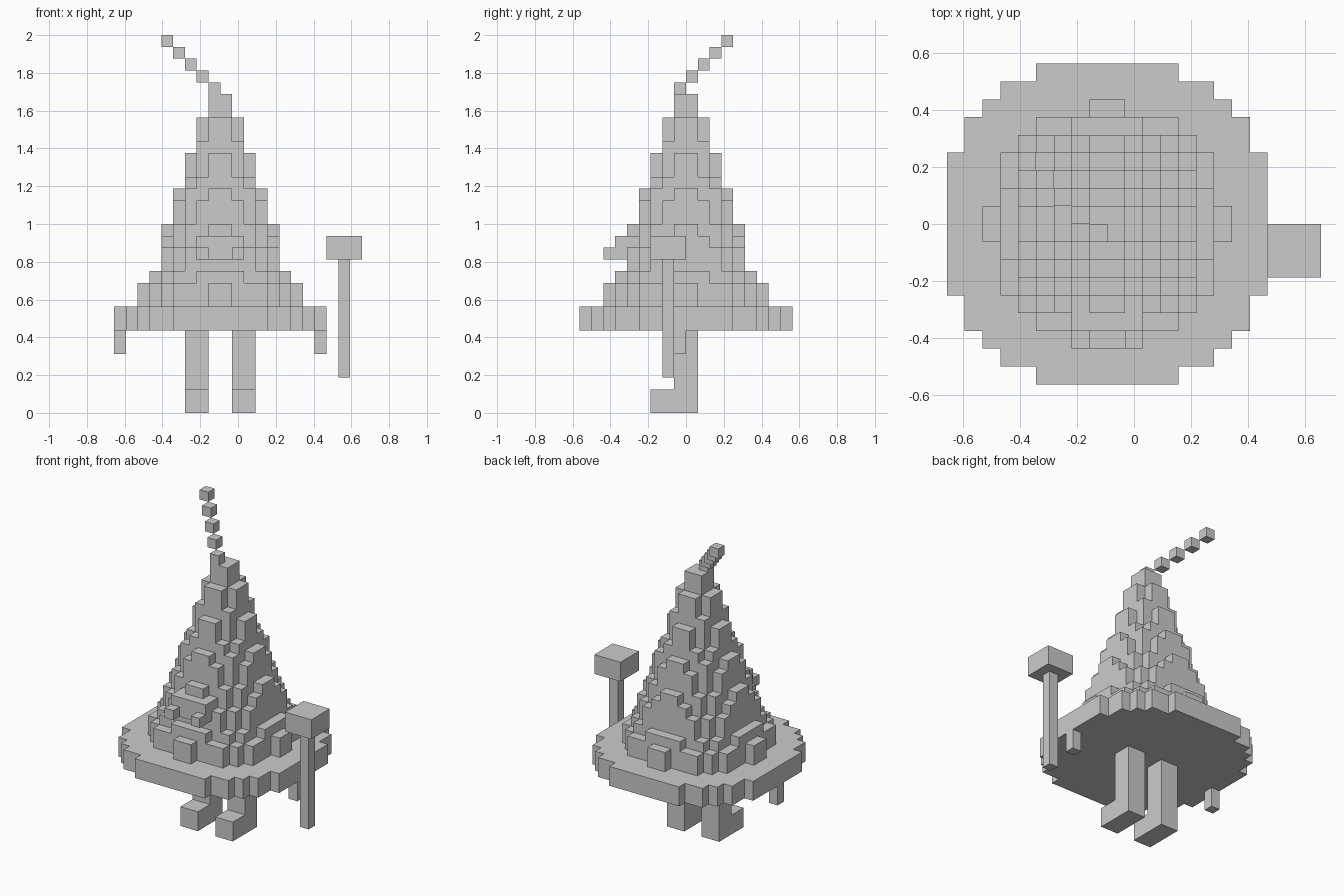
import bpy, bmesh, math

if "Cube" in bpy.data.objects:
    bpy.data.objects.remove(bpy.data.objects["Cube"])

U = 2 / 32          # voxel edge length
CX = -1.5           # body axis, in voxels


def finish(name, bm):
    bmesh.ops.remove_doubles(bm, verts=bm.verts, dist=1e-4)
    bmesh.ops.dissolve_limit(bm, angle_limit=0.01, verts=bm.verts, edges=bm.edges)
    mesh = bpy.data.meshes.new(name)
    bm.to_mesh(mesh)
    bm.free()
    obj = bpy.data.objects.new(name, mesh)
    bpy.context.collection.objects.link(obj)
    return obj


def voxels(name, cells):
    """Mesh only the exposed faces of a set of unit cells."""
    bm = bmesh.new()
    for c in cells:
        for axis in range(3):
            for side in (0, 1):
                n = list(c)
                n[axis] += 2 * side - 1
                if tuple(n) in cells:
                    continue
                a, b = (axis + 1) % 3, (axis + 2) % 3
                ring = [(0, 0), (1, 0), (1, 1), (0, 1)]
                if not side:
                    ring.reverse()
                vs = []
                for da, db in ring:
                    p = list(c)
                    p[axis] += side
                    p[a] += da
                    p[b] += db
                    vs.append(bm.verts.new(((p[0] + CX) * U, p[1] * U, p[2] * U)))
                bm.faces.new(vs)
    return finish(name, bm)


def block(x0, x1, y0, y1, z0, z1):
    return {(x, y, z) for x in range(x0, x1) for y in range(y0, y1) for z in range(z0, z1)}


def disc(radius, z):
    n = math.ceil(radius) + 1
    return {(x, y, z) for x in range(-n, n) for y in range(-n, n)
            if (x + .5) ** 2 + (y + .5) ** 2 <= radius ** 2}


# Wide round brim and the low tier above it
voxels("brim", disc(9.4, 7) | disc(9.4, 8))
voxels("lower_tier", disc(6.58, 9) | disc(6.58, 10))

# Stepped cone
cone = set()
for z in range(11, 27):
    cone |= disc(9.41 - 0.325 * z, z)
voxels("cone", cone)

# Curling tip: cubes stepping diagonally up, left and back
for i in range(5):
    voxels(f"tip_{i + 1}", block(-1 - i, -i, i - 1, i, 27 + i, 28 + i))

# Face: raised block with two small cubes
voxels("nose_block", block(-2, 2, -6, -5, 13, 15))
for side, x in (("left", -2), ("right", 1)):
    voxels(f"{side}_eye", block(x, x + 1, -7, -6, 13, 14))

# Legs with feet, and hands under the brim edge
for side, x, hx in (("left", -3, -9), ("right", 1, 8)):
    voxels(f"{side}_leg", block(x, x + 2, -1, 1, 0, 7) | block(x, x + 2, -3, -1, 0, 2))
    voxels(f"{side}_hand", block(hx, hx + 1, -1, 0, 5, 7))

# Mallet
voxels("mallet_handle", block(10, 11, -2, -1, 3, 13))
voxels("mallet_head", block(9, 12, -3, 0, 13, 15))
